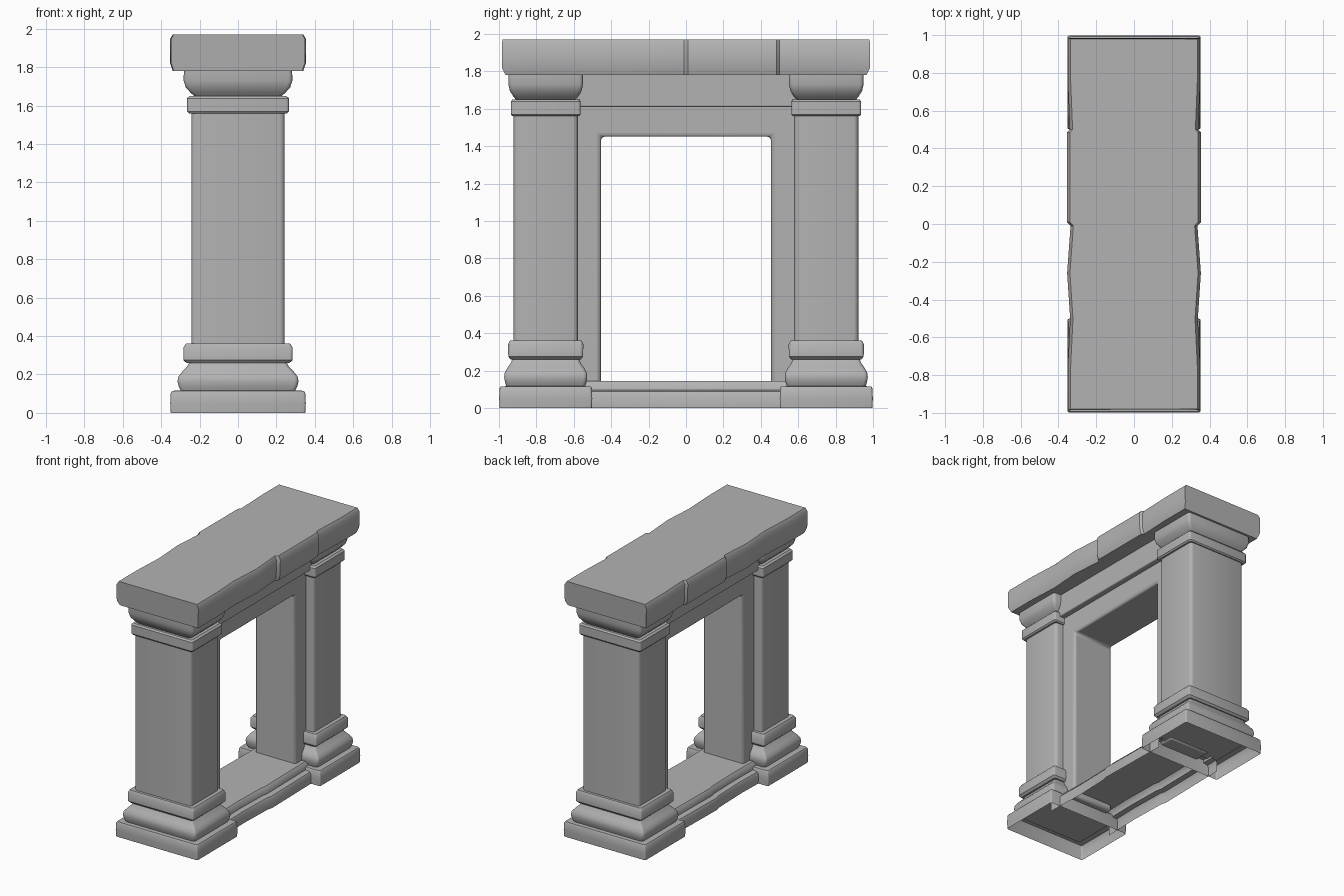
import bpy, bmesh, math

cube = bpy.data.objects.get("Cube")
if cube:
    bpy.data.objects.remove(cube, do_unlink=True)

stone = bpy.data.materials.new("grey stone")
stone.use_nodes = True
GREY = (0.45, 0.45, 0.45, 1)
stone.diffuse_color = GREY
stone.node_tree.nodes["Principled BSDF"].inputs["Base Color"].default_value = GREY


def finish(name, bm, bevel=0):
    bmesh.ops.recalc_face_normals(bm, faces=bm.faces)
    mesh = bpy.data.meshes.new(name)
    bm.to_mesh(mesh)
    bm.free()
    obj = bpy.data.objects.new(name, mesh)
    bpy.context.collection.objects.link(obj)
    mesh.materials.append(stone)
    if bevel:
        mod = obj.modifiers.new("soft edges", "BEVEL")
        mod.width = bevel
        mod.segments = 3
    bpy.ops.object.select_all(action="DESELECT")
    obj.select_set(True)
    bpy.context.view_layer.objects.active = obj
    bpy.ops.object.shade_smooth_by_angle(angle=math.radians(35))
    return obj


def skin(bm, rings, closed=True, caps=(True, True)):
    """Join matching rings of points with quads."""
    rows = [[bm.verts.new(p) for p in ring] for ring in rings]
    n = len(rows[0])
    for a, b in zip(rows, rows[1:]):
        for i in range(n if closed else n - 1):
            j = (i + 1) % n
            bm.faces.new((a[i], a[j], b[j], b[i]))
    for row, cap in ((rows[0], caps[0]), (rows[-1], caps[1])):
        if cap:
            bm.faces.new(row)


def rounded_rect(hx, hy, r, cy, z):
    pts = []
    for k, (sx, sy) in enumerate(((1, 1), (-1, 1), (-1, -1), (1, -1))):
        for s in range(4):
            a = math.pi / 2 * (k + s / 3)
            pts.append((sx * (hx - r) + r * math.cos(a),
                        cy + sy * (hy - r) + r * math.sin(a), z))
    return pts


def column_part(name, cy, profile, r, caps=(True, True)):
    """Rectangular moulding: profile is (half width in x, height)."""
    bm = bmesh.new()
    skin(bm, [rounded_rect(w, w * 0.705, r, cy, z) for w, z in profile], caps=caps)
    finish(name, bm)


def prism(name, outline, hx, bevel):
    """Outline in (y, z) extruded evenly across x."""
    bm = bmesh.new()
    skin(bm, [[(x, y, z) for y, z in outline] for x in (-hx, hx)])
    finish(name, bm, bevel)


# Columns: hollow plinth, bulging base, band, shaft, neck band, flared capital
PARTS = {
    "plinth": ([(.35, 0), (.353, .05), (.35, .105), (.343, .115), (.28, .117)], .012),
    "base_bulge": ([(.295, .11), (.308, .135), (.315, .165), (.31, .19),
                    (.29, .215), (.265, .24), (.252, .265)], .02),
    "base_band": ([(.268, .26), (.284, .275), (.285, .34), (.272, .36)], .015),
    "shaft": ([(.243, .35), (.243, 1.57)], .025),
    "neck_band": ([(.255, 1.56), (.265, 1.57), (.265, 1.638), (.252, 1.65)], .015),
    "capital": ([(.222, 1.645), (.245, 1.665), (.272, 1.695), (.283, 1.73), (.282, 1.785)], .02),
}
for side, cy in (("front", -.75), ("back", .75)):
    for part, (profile, r) in PARTS.items():
        # The plinth is open underneath
        caps = (False, False) if part == "plinth" else (True, True)
        column_part(f"{side}_{part}", cy, profile, r, caps)

# Door frame: one upside-down U
IN, OUT, FOOT, HEAD, TOP = .455, .62, .1, 1.45, 1.63
prism("door_frame", [(-OUT, FOOT), (-IN, FOOT), (-IN, HEAD), (IN, HEAD),
                     (IN, FOOT), (OUT, FOOT), (OUT, TOP), (-OUT, TOP)], .175, .02)

# Frieze above the frame
prism("frieze", [(-.7, 1.61), (.7, 1.61), (.7, 1.79), (-.7, 1.79)], .22, .008)

# Threshold: open underneath, with a stepped rounded edge
half = [(.27, 0), (.272, .07), (.262, .088), (.225, .095), (.222, .125), (.205, .145)]
section = half + [(-x, z) for x, z in reversed(half)]
bm = bmesh.new()
skin(bm, [[(x * k, y, z) for x, z in section]
          for y, k in ((-.6, 1), (-.3, .97), (-.02, 1), (.02, 1.04), (.3, 1.02), (.6, 1))],
     closed=False, caps=(False, False))
finish("threshold", bm)

# Top slab with worn long edges
edge = [(-.985, .35), (-.75, .35), (-.5, .338), (-.26, .354), (-.01, .336), (.01, .355),
        (.485, .355), (.5, .34), (.75, .35), (.985, .35)]


def slab_ring(y, hx, drop=0):
    half = [(hx - .015, 1.78 + drop), (hx - .002, 1.82), (hx, 1.945), (hx - .015, 1.97 - drop)]
    return [(x, y, z) for x, z in half + [(-x, z) for x, z in reversed(half)]]


bm = bmesh.new()
skin(bm, [slab_ring(y, w) for y, w in edge])
# Pull the lower end edges inwards
for v in bm.verts:
    if abs(v.co.y) > .98:
        if v.co.z < 1.8:
            v.co.y *= .98
        elif v.co.z > 1.96:
            v.co.y *= .995
finish("top_slab", bm)
